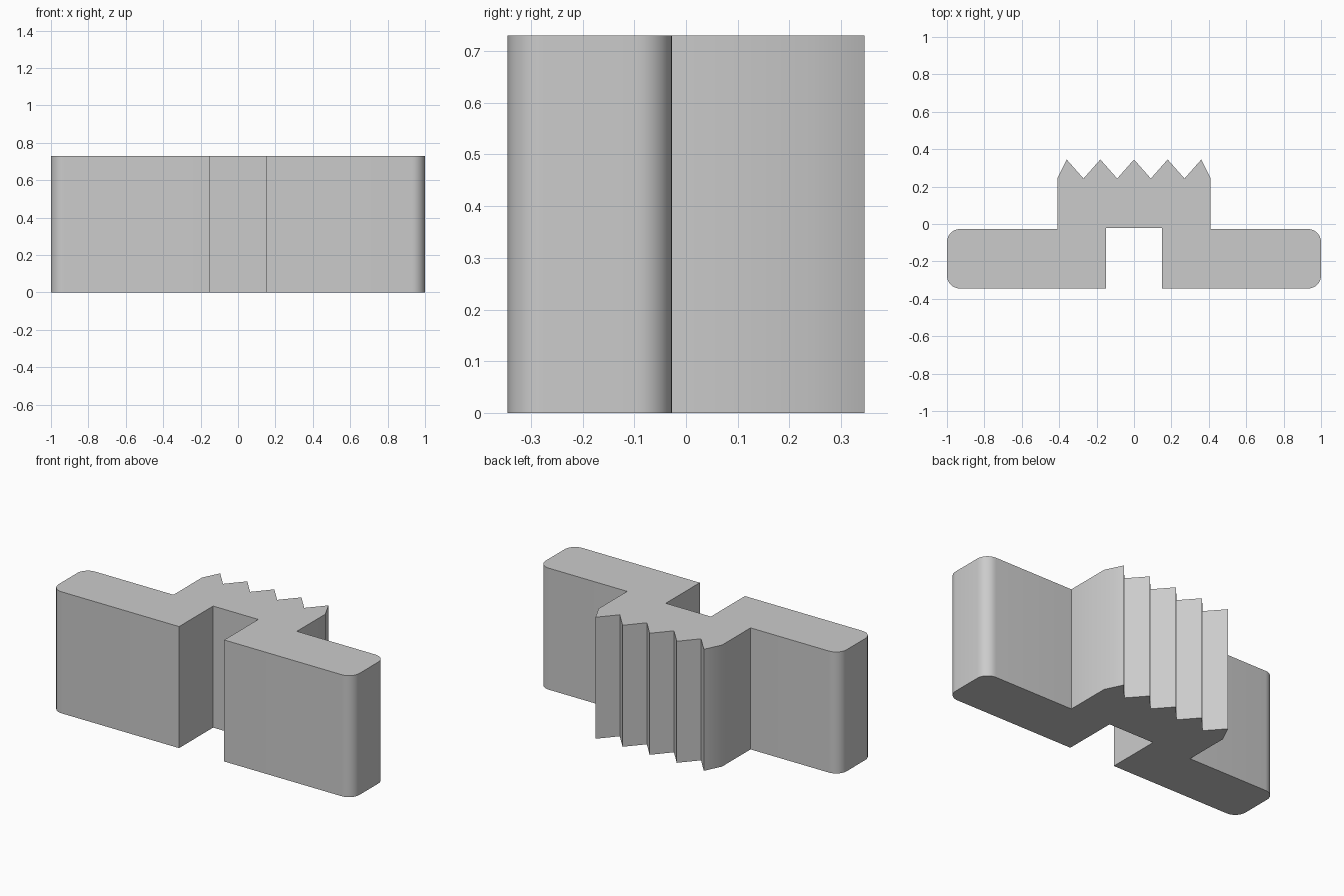
import bpy
import bmesh
from math import sin, cos, radians

cube = bpy.data.objects.get("Cube")
if cube:
    bpy.data.objects.remove(cube)

HEIGHT = 0.73
FRONT, SHOULDER, SLOT_TOP = -0.345, -0.027, -0.022
VALLEY, TIP = 0.243, 0.345
BODY_X, SLOT_X, PITCH = 0.41, 0.15, 0.09
RADIUS, STEPS = 0.07, 8


def corner(cx, cy, start):
    """Quarter-circle points, anticlockwise from the start angle."""
    angles = [radians(start + 90 * i / STEPS) for i in range(STEPS + 1)]
    return [(cx + RADIUS * cos(a), cy + RADIUS * sin(a)) for a in angles]


# Right half of the outline: slot, rounded flange, body side, teeth
half = [(SLOT_X, SLOT_TOP), (SLOT_X, FRONT)]
half += corner(1 - RADIUS, FRONT + RADIUS, -90)
half += corner(1 - RADIUS, SHOULDER - RADIUS, 0)
half += [(BODY_X, SHOULDER), (BODY_X, VALLEY)]
half += [(i * PITCH, TIP if i % 2 == 0 else VALLEY) for i in range(4, 0, -1)]

# Whole outline, mirrored about the middle tooth
outline = half + [(0, TIP)] + [(-x, y) for x, y in reversed(half)]

# Extrude the outline upwards
bm = bmesh.new()
base = bm.faces.new([bm.verts.new((x, y, 0)) for x, y in outline])
result = bmesh.ops.extrude_face_region(bm, geom=[base], use_keep_orig=True)
top = [v for v in result["geom"] if isinstance(v, bmesh.types.BMVert)]
bmesh.ops.translate(bm, verts=top, vec=(0, 0, HEIGHT))
bmesh.ops.recalc_face_normals(bm, faces=bm.faces)
mesh = bpy.data.meshes.new("toothed_bracket")
bm.to_mesh(mesh)
bm.free()

bracket = bpy.data.objects.new("toothed_bracket", mesh)
bpy.context.collection.objects.link(bracket)

# Plain grey finish
grey = bpy.data.materials.new("light_grey")
grey.use_nodes = True
colour = (0.6, 0.6, 0.6, 1)
grey.diffuse_color = colour
grey.node_tree.nodes["Principled BSDF"].inputs["Base Color"].default_value = colour
mesh.materials.append(grey)

# Smooth the rounded ends, keep hard edges
bpy.ops.object.select_all(action="DESELECT")
bracket.select_set(True)
bpy.context.view_layer.objects.active = bracket
bpy.ops.object.shade_smooth_by_angle(angle=radians(30))
